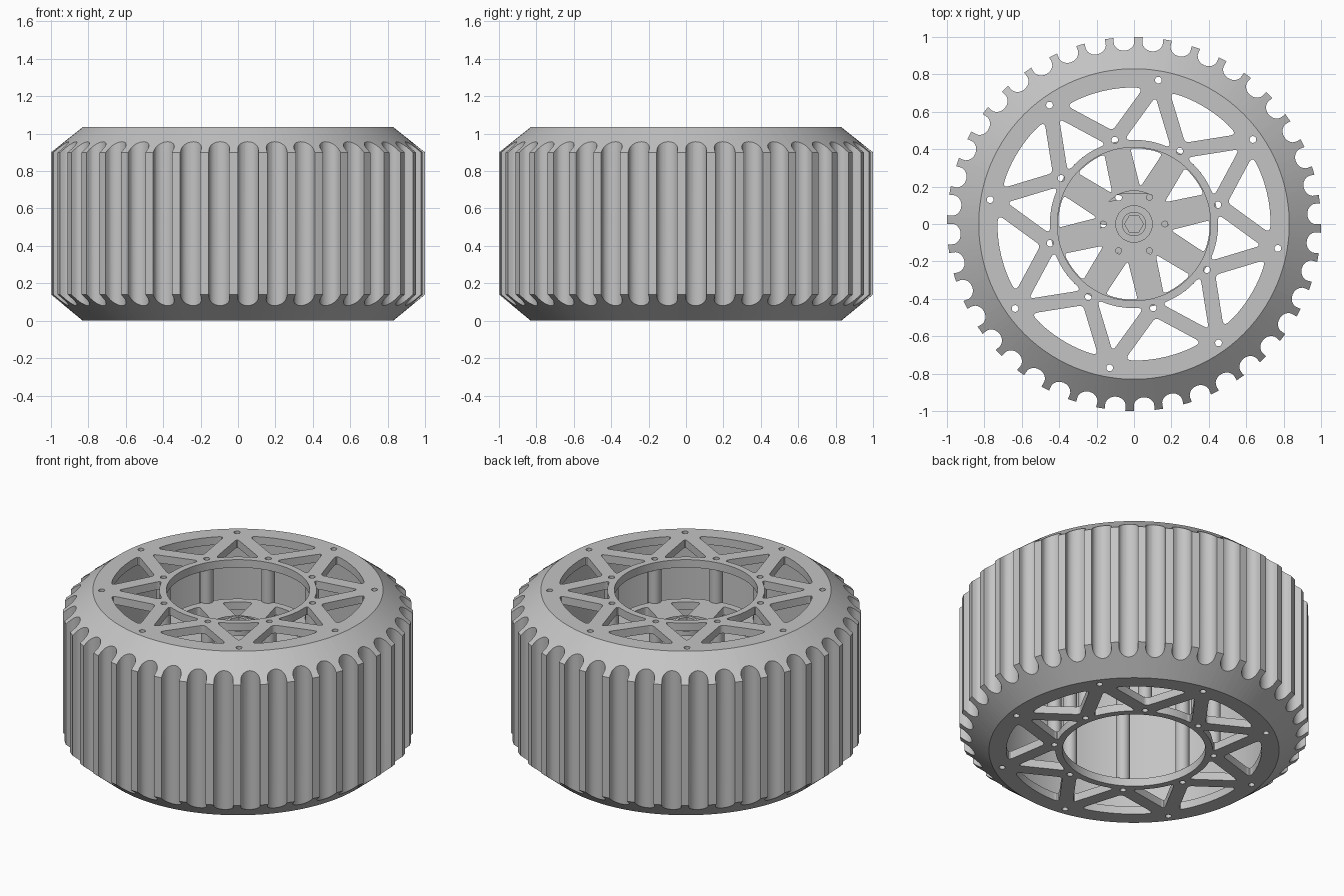
import bpy, bmesh, math
from math import cos, sin, pi, radians, sqrt
from mathutils import Vector, Matrix

cube = bpy.data.objects.get("Cube")
if cube:
    bpy.data.objects.remove(cube)

HEIGHT = 1.035
NODES = 8
OUTER_ANGLE = radians(80.4)              # first outer bolt
INNER_ANGLE = OUTER_ANGLE + pi / NODES   # first inner bolt
BOLT = 0.018

grey = bpy.data.materials.new("satin_grey")
grey.use_nodes = True
grey.diffuse_color = (0.55, 0.55, 0.55, 1)
grey.node_tree.nodes["Principled BSDF"].inputs["Base Color"].default_value = grey.diffuse_color


def add_mesh(name, mesh):
    obj = bpy.data.objects.new(name, mesh)
    bpy.context.collection.objects.link(obj)
    mesh.materials.clear()
    mesh.materials.append(grey)
    return obj


def smooth(obj):
    bpy.ops.object.select_all(action='DESELECT')
    obj.select_set(True)
    bpy.context.view_layer.objects.active = obj
    bpy.ops.object.shade_smooth_by_angle(angle=radians(30))


def evaluated(obj):
    deps = bpy.context.evaluated_depsgraph_get()
    return bpy.data.meshes.new_from_object(obj.evaluated_get(deps))


def polar(r, a):
    return Vector((r * cos(a), r * sin(a)))


def circle(r, n=96, centre=(0, 0), start=0):
    return [Vector(centre) + polar(r, start + 2 * pi * i / n) for i in range(n)]


def around(loop, count, start):
    """Copies of a loop turned evenly about the axle."""
    return [[Matrix.Rotation(start + 2 * pi * k / count, 2) @ p for p in loop]
            for k in range(count)]


def extrude_loops(name, loops, z0, z1):
    """Flat outline with holes, given a thickness."""
    curve = bpy.data.curves.new(name, 'CURVE')
    curve.dimensions = '2D'
    curve.fill_mode = 'BOTH'
    curve.extrude = (z1 - z0) / 2
    for loop in loops:
        spline = curve.splines.new('POLY')
        spline.points.add(len(loop) - 1)
        for point, p in zip(spline.points, loop):
            point.co = (p.x, p.y, 0, 1)
        spline.use_cyclic_u = True
    temp = bpy.data.objects.new(name + "_outline", curve)
    bpy.context.collection.objects.link(temp)
    mesh = evaluated(temp)
    bpy.data.objects.remove(temp)
    bm = bmesh.new()
    bm.from_mesh(mesh)
    bmesh.ops.remove_doubles(bm, verts=bm.verts, dist=0.00005)
    bmesh.ops.translate(bm, verts=bm.verts, vec=(0, 0, (z0 + z1) / 2))
    bmesh.ops.recalc_face_normals(bm, faces=bm.faces)
    bm.to_mesh(mesh)
    bm.free()
    obj = add_mesh(name, mesh)
    smooth(obj)
    return obj


def fillet(p, before, after, size):
    """Rounded replacement for one corner."""
    a = p + (before - p).normalized() * size
    b = p + (after - p).normalized() * size
    return [a * (1 - t) ** 2 + p * 2 * t * (1 - t) + b * t * t
            for t in (i / 5 for i in range(6))]


def window(apex, angle, radius, round_apex, round_base):
    """Rounded triangle from an apex on +x to an arc about the axle."""
    d = Vector((cos(angle), sin(angle)))
    b = apex * d.x
    root = sqrt(b * b - apex * apex + radius * radius)
    s = -b + root if d.x > 0 else -b - root
    tip = Vector((apex, 0))
    corner = tip + d * s
    half = math.atan2(corner.y, corner.x)
    arc = [polar(radius, -half + 2 * half * i / 12) for i in range(13)]
    inner = [p for p in arc if (p - arc[0]).length > round_base
             and (p - arc[-1]).length > round_base]
    return (fillet(tip, arc[-1], arc[0], round_apex)
            + fillet(arc[0], tip, inner[0], round_base) + inner
            + fillet(arc[-1], inner[-1], tip, round_base))


# Tyre: a chamfered drum crossed with a grooved outline
bm = bmesh.new()
rings = []
for r, z in ((0.83, 0), (1, 0.14), (1, 0.9), (0.83, HEIGHT)):
    rings.append([bm.verts.new((p.x, p.y, z)) for p in circle(r, 160)])
for low, high in zip(rings, rings[1:]):
    for i in range(160):
        j = (i + 1) % 160
        bm.faces.new((low[i], low[j], high[j], high[i]))
bm.faces.new(rings[0][::-1])
bm.faces.new(rings[-1])
drum_mesh = bpy.data.meshes.new("tyre_drum")
bm.to_mesh(drum_mesh)
bm.free()
drum = add_mesh("tyre_drum", drum_mesh)
drum.hide_render = True

GROOVES = 40
floor_arc = [Vector((0.975 - 0.047 * sin(t), -0.055 * cos(t)))
             for t in (pi * i / 12 for i in range(13))]
groove = [Vector((1.03, -0.055))] + floor_arc + [Vector((1.03, 0.055))]
tread = [p for loop in around(groove, GROOVES, 0.055) for p in loop]
tyre = extrude_loops("tyre", [tread, circle(0.82, 160)], -0.05, HEIGHT + 0.05)
cross = tyre.modifiers.new("chamfer", 'BOOLEAN')
cross.operation = 'INTERSECT'
cross.solver = 'EXACT'
cross.object = drum
mesh = evaluated(tyre)
tyre.modifiers.clear()
tyre.data = mesh
bpy.data.objects.remove(drum)
smooth(tyre)

# Rim plates: zigzag struts between inner and outer bolts
spread = math.atan2(0.46 * sin(pi / 8), 0.78 - 0.46 * cos(pi / 8))
outward = window(0.69, pi - spread, 0.45, 0.03, 0.04)
inward = window(0.513, spread + pi / 8, 0.73, 0.025, 0.04)
outer_bolt = circle(BOLT, 16, (0.78, 0))
inner_bolt = circle(BOLT, 16, (0.46, 0))
rim = [circle(0.82, 160), circle(0.41)]
for loop, start in ((outward, OUTER_ANGLE), (outer_bolt, OUTER_ANGLE),
                    (inward, INNER_ANGLE), (inner_bolt, INNER_ANGLE)):
    rim += around(loop, NODES, start)
PLATE = 0.05
extrude_loops("lower_rim_plate", rim, 0, PLATE)
extrude_loops("upper_rim_plate", rim, HEIGHT - PLATE, HEIGHT)

# Hollow standoffs joining the plates
for k in range(NODES):
    centre = polar(0.46, INNER_ANGLE + 2 * pi * k / NODES)
    extrude_loops(f"standoff_{k + 1}", [circle(0.04, 24, centre), circle(BOLT, 16, centre)],
                  PLATE, HEIGHT - PLATE)

# Spoked hub plate
HUB = 0.77
HEX = circle(0.05, 6)
hub_bolts = around(circle(BOLT, 16, (0.165, 0)), 6, 0)
gap = window(0.2, radians(24), 0.405, 0.02, 0.02)
extrude_loops("hub_spokes", [circle(0.45), HEX] + hub_bolts
              + around(gap, NODES, OUTER_ANGLE), HUB - PLATE, HUB)

# Hub flange, boss and axle collar
extrude_loops("hub_flange", [circle(0.18), HEX] + hub_bolts, HUB, HUB + 0.02)
extrude_loops("hub_boss", [circle(0.1, 48), HEX], HUB + 0.02, HUB + 0.05)
extrude_loops("axle_collar", [circle(0.065, 48), HEX], HUB + 0.05, HUB + 0.07)
